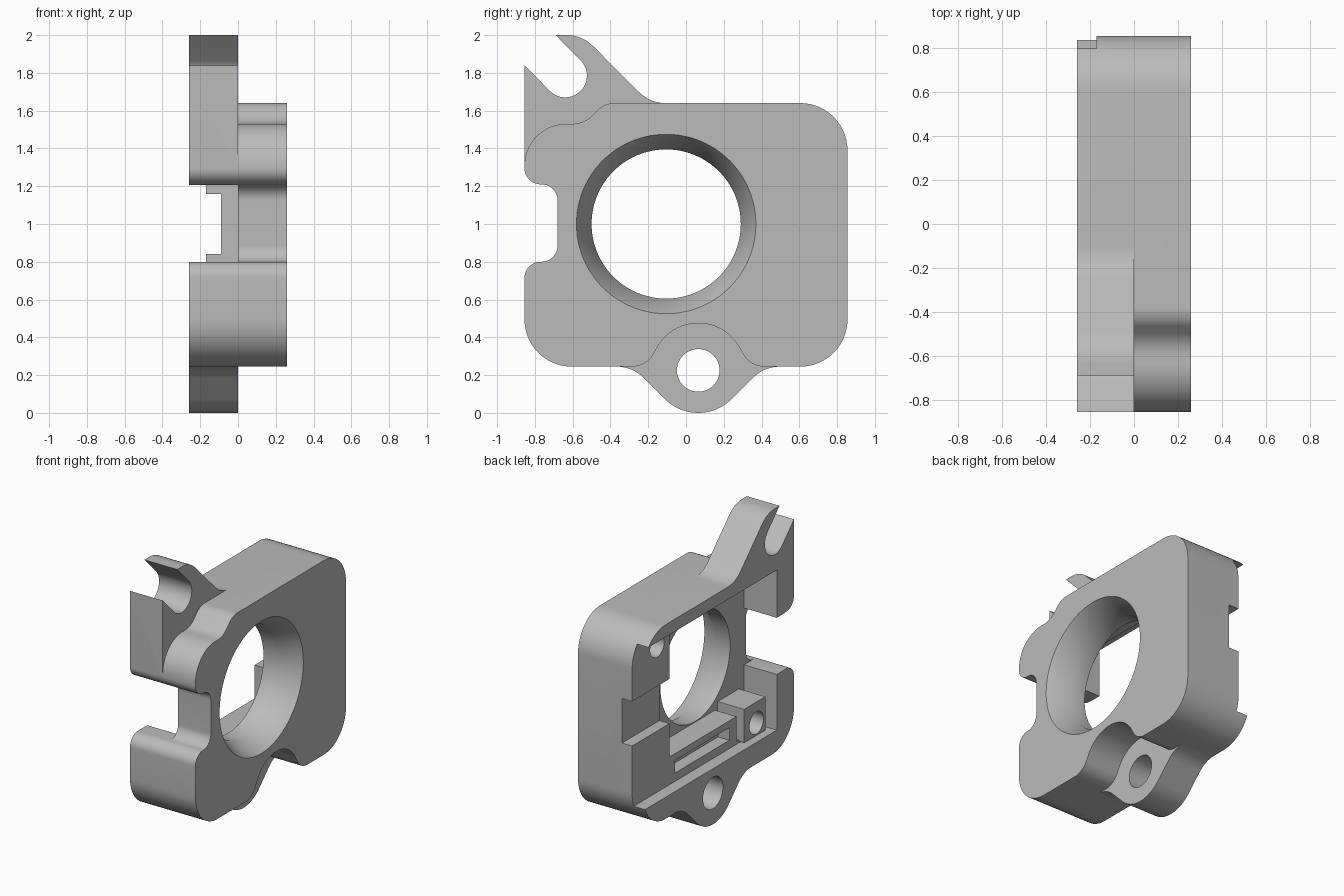
import bpy, bmesh, math
from mathutils import Vector

if "Cube" in bpy.data.objects:
    bpy.data.objects.remove(bpy.data.objects["Cube"])

grey = bpy.data.materials.new("plain_grey")
grey.use_nodes = True
grey.diffuse_color = (0.5, 0.5, 0.5, 1)
grey.node_tree.nodes["Principled BSDF"].inputs["Base Color"].default_value = (0.5, 0.5, 0.5, 1)


def rounded(corners, steps=14):
    """Round each (y, z, radius) corner of a polygon with a tangent arc."""
    out = []
    for i, (y, z, r) in enumerate(corners):
        p = Vector((y, z))
        if r == 0:
            out.append(p)
            continue
        a = (Vector(corners[i - 1][:2]) - p).normalized()
        b = (Vector(corners[(i + 1) % len(corners)][:2]) - p).normalized()
        half = a.angle(b) / 2
        centre = p + (a + b).normalized() * (r / math.sin(half))
        start = p + a * (r / math.tan(half)) - centre
        end = p + b * (r / math.tan(half)) - centre
        turn = start.angle_signed(end)
        for k in range(steps + 1):
            t = -turn * k / steps
            c, s = math.cos(t), math.sin(t)
            out.append(centre + Vector((c * start.x - s * start.y, s * start.x + c * start.y)))
    return out


def loft(name, sections):
    """Join matching (x, outline) sections into a closed solid."""
    bm = bmesh.new()
    rings = [[bm.verts.new((x, p[0], p[1])) for p in pts] for x, pts in sections]
    n = len(rings[0])
    bm.faces.new(rings[0])
    bm.faces.new(rings[-1])
    for lo, hi in zip(rings, rings[1:]):
        for i in range(n):
            j = (i + 1) % n
            bm.faces.new((lo[i], lo[j], hi[j], hi[i]))
    bmesh.ops.recalc_face_normals(bm, faces=bm.faces)
    mesh = bpy.data.meshes.new(name)
    bm.to_mesh(mesh)
    bm.free()
    mesh.materials.append(grey)
    ob = bpy.data.objects.new(name, mesh)
    bpy.context.collection.objects.link(ob)
    return ob


def prism(name, pts, x0, x1):
    return loft(name, [(x0, pts), (x1, pts)])


def box(name, x0, x1, y0, y1, z0, z1):
    return prism(name, [(y0, z0), (y1, z0), (y1, z1), (y0, z1)], x0, x1)


def circle(y, z, r, n=64):
    return [(y + r * math.cos(math.tau * i / n), z + r * math.sin(math.tau * i / n)) for i in range(n)]


def combine(ob, other, operation="DIFFERENCE"):
    bpy.context.view_layer.objects.active = ob
    mod = ob.modifiers.new("combine", "BOOLEAN")
    mod.operation, mod.solver, mod.object = operation, "EXACT", other
    bpy.ops.object.modifier_apply(modifier=mod.name)
    bpy.data.objects.remove(other)


# Outline pieces shared by both layers
notch = [(-.855, 1.21, .085), (-.68, 1.21, .085), (-.68, .8, .085), (-.855, .8, .085)]
low_front = [(-.855, .245, .25)]
rear = [(.855, .245, .25), (.855, 1.64, .25)]

# Thick body with a scalloped top corner and an arch over the lower lug
arch = [(-.21, .245, .13), (-.08, .475, .25), (.21, .475, .25), (.34, .245, .13)]
shoulder = [(-.43, 1.64, .12), (-.54, 1.53, .15), (-.855, 1.53, .22)]
housing = prism("housing", rounded(low_front + arch + rear + shoulder + notch), 0, .26)

# Rear plate with a round lower lug and a slotted upper lug
lug = [(-.284, .245, .2), (-.0385, 0, .25), (.1685, 0, .25), (.414, .245, .2)]
slot_lug = [(-.19, 1.64, .2), (-.55, 2, .2), (-.69, 2, 0),
            (-.478, 1.785, .114), (-.64, 1.623, .114), (-.855, 1.84, 0)]
plate = prism("plate", rounded(low_front + lug + rear + slot_lug + notch), -.26, 0)

# Shallow recess open to the rear, deep pocket, side windows and slot in the plate
combine(plate, box("recess", -.4, -.17, -.66, 1, .4, 1.55))
deep = [(-.66, .42), (-.33, .42), (-.33, .6), (.43, .6), (.43, 1.5), (-.66, 1.5)]
combine(plate, prism("pocket", deep, -.4, .05))
combine(plate, box("rear_window", -.4, -.09, .3, 1, .84, 1.16))
combine(plate, box("front_window", -.4, .05, -.775, -.5, .8, 1.207))
combine(plate, box("groove", -.4, -.08, -.25, .37, .46, .55))
combine(plate, prism("screw_hole", circle(.57, 1.45, .08, 32), -.4, -.04))
combine(plate, prism("lug_hole", circle(.065, .225, .113), -.4, .05))

# Join the layers and bore the tapered opening
combine(housing, plate, "UNION")
bore = [(x, circle(-.105, 1, r, 96)) for x, r in ((-.05, .395), (.12, .395), (.26, .475), (.3, .498))]
combine(housing, loft("bore", bore))

# Screw post inside the pocket
post = box("screw_post", -.21, .02, -.6, -.36, .41, .65)
combine(post, prism("post_hole", circle(-.5, .5, .08, 32), -.4, -.04))

for ob in (housing, post):
    bpy.ops.object.select_all(action="DESELECT")
    ob.select_set(True)
    bpy.context.view_layer.objects.active = ob
    bpy.ops.object.shade_smooth_by_angle(angle=math.radians(30))
